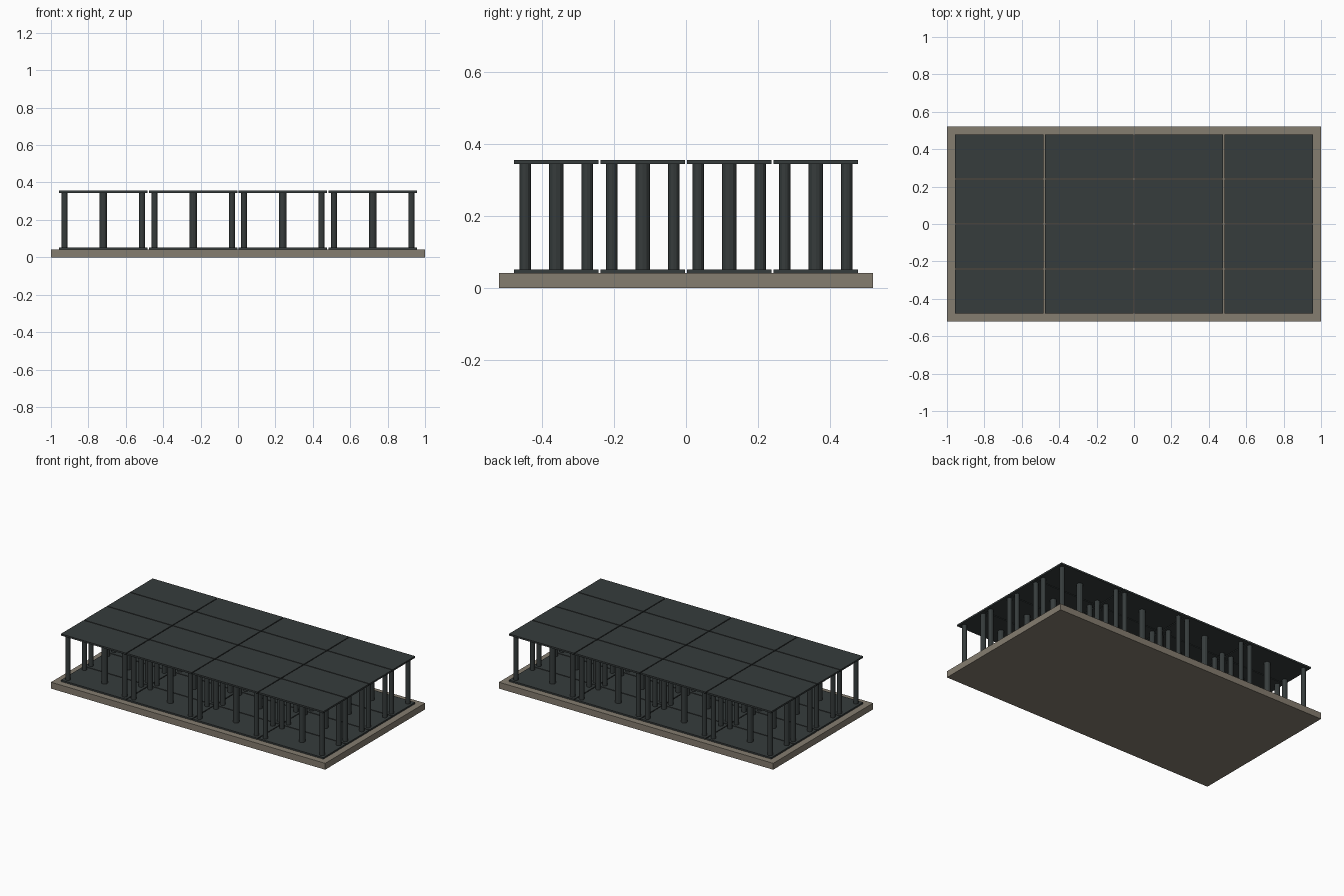
import bpy, bmesh
from mathutils import Matrix

if "Cube" in bpy.data.objects:
    bpy.data.objects.remove(bpy.data.objects["Cube"])

def material(name, col):
    m = bpy.data.materials.new(name)
    m.diffuse_color = (*col, 1)
    m.use_nodes = True
    m.node_tree.nodes["Principled BSDF"].inputs["Base Color"].default_value = m.diffuse_color
    return m

DARK = material("dark grey plastic", (0.037, 0.045, 0.045))
STONE = material("sandy concrete", (0.235, 0.205, 0.16))

def make(name, bm, mat):
    me = bpy.data.meshes.new(name)
    bm.to_mesh(me)
    bm.free()
    me.materials.append(mat)
    ob = bpy.data.objects.new(name, me)
    bpy.context.collection.objects.link(ob)

def box(bm, x, y, z0, z1, w, d):
    mat = Matrix.Translation((x, y, (z0 + z1) / 2)) @ Matrix.Diagonal((w, d, z1 - z0, 1))
    bmesh.ops.create_cube(bm, size=1, matrix=mat)

def column(bm, x, y, r):
    bmesh.ops.create_cone(bm, cap_ends=True, segments=12, radius1=r, radius2=r,
                          depth=Z2 - Z1, matrix=Matrix.Translation((x, y, (Z1 + Z2) / 2)))

Z0, Z1, Z2, Z3 = 0.042, 0.052, 0.345, 0.356   # slab top, floor top, deck underside, deck top
W, D, PX, PY = 0.474, 0.2345, 0.48, 0.2405    # module size and spacing

# base slab
bm = bmesh.new()
box(bm, 0, 0, 0, Z0, 2, 1.04)
make("base_slab", bm, STONE)

# 4 x 4 modules: floor plate, deck plate, four corner columns, thicker centre column
floor, deck, corner, centre = (bmesh.new() for _ in range(4))
for i in range(4):
    for j in range(4):
        x, y = (i - 1.5) * PX, (j - 1.5) * PY
        box(floor, x, y, Z0, Z1, W, D)
        box(deck, x, y, Z2, Z3, W, D)
        column(centre, x, y, 0.0195)
        for sx in (-1, 1):
            for sy in (-1, 1):
                column(corner, x + sx * 0.207, y + sy * 0.086, 0.0157)
make("floor_plates", floor, DARK)
make("deck_plates", deck, DARK)
make("corner_columns", corner, DARK)
make("centre_columns", centre, DARK)
